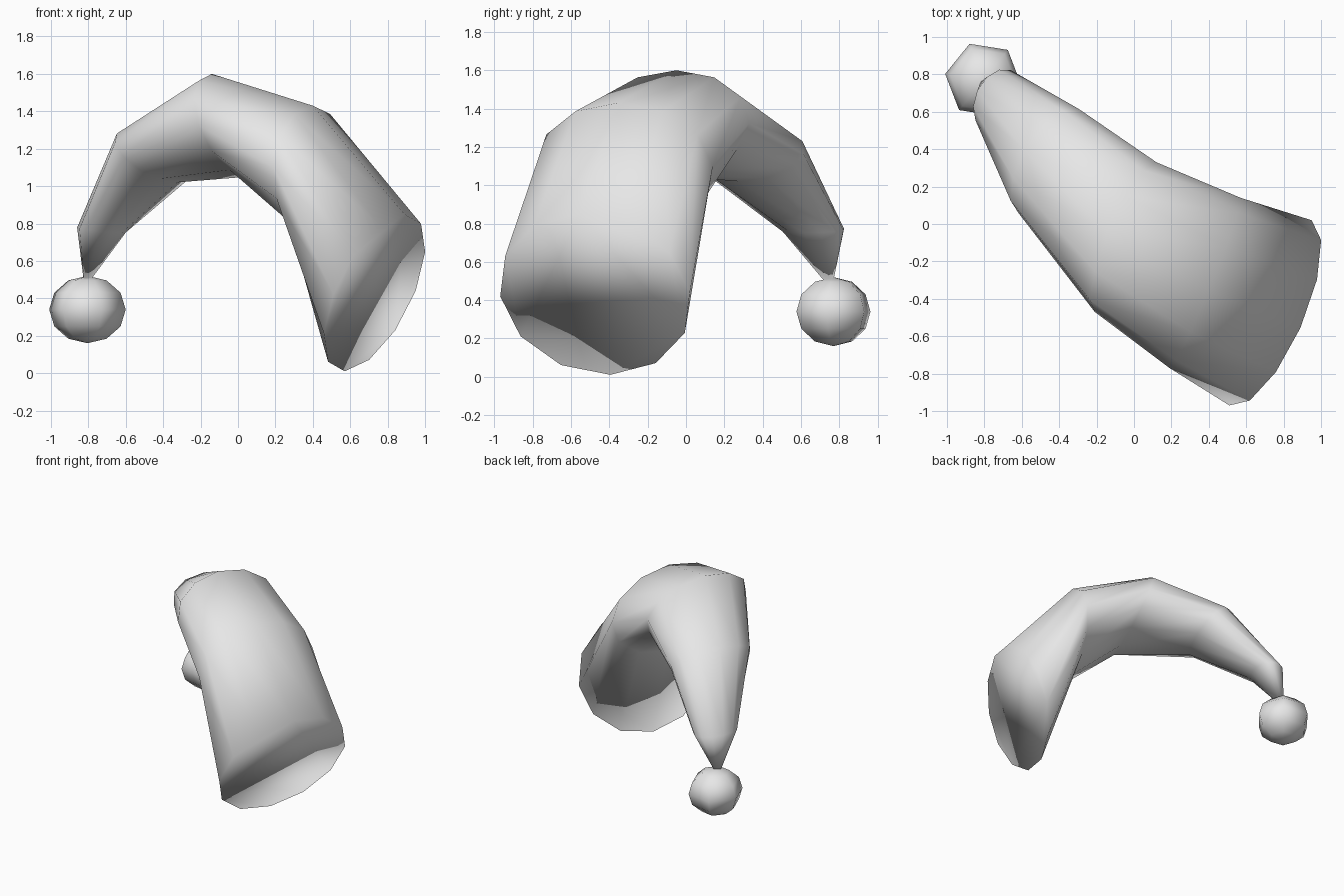
import bpy, bmesh, math
from mathutils import Vector

cube = bpy.data.objects.get("Cube")
if cube:
    bpy.data.objects.remove(cube, do_unlink=True)

grey = bpy.data.materials.new("plain_grey")
grey.use_nodes = True
colour = (0.8, 0.8, 0.8, 1)
grey.diffuse_color = colour
grey.node_tree.nodes["Principled BSDF"].inputs["Base Color"].default_value = colour


def finish(name, bm):
    """Turn a bmesh into a smooth shaded object."""
    bmesh.ops.recalc_face_normals(bm, faces=bm.faces[:])
    for face in bm.faces:
        face.smooth = True
    mesh = bpy.data.meshes.new(name)
    bm.to_mesh(mesh)
    bm.free()
    mesh.materials.append(grey)
    obj = bpy.data.objects.new(name, mesh)
    bpy.context.collection.objects.link(obj)
    return obj


# Drooping cone: each section is a centre, a sideways axis and an upward axis
SIDES = 12
sections = [
    ((.73, -.475, .43), (.22, .495, .01), (.16, -.08, .42)),
    ((.38, -.315, 1.10), (.19, .455, 0), (.02, -.04, .33)),
    ((-.045, -.07, 1.325), (.165, .40, 0), (-.095, .02, .275)),
    ((-.455, .335, 1.16), (.16, .28, 0), (-.13, .06, .14)),
    ((-.73, .665, .765), (.073, .157, 0), (-.108, .048, .015)),
]
tip_point = (-.82, .76, .455)

bm = bmesh.new()
rings = []
for centre, side, up in sections:
    ring = []
    for i in range(SIDES):
        a = math.tau * i / SIDES
        ring.append(bm.verts.new(
            Vector(centre) + Vector(side) * math.cos(a) + Vector(up) * math.sin(a)))
    rings.append(ring)
tip = bm.verts.new(tip_point)
for i in range(SIDES):
    j = (i + 1) % SIDES
    for a, b in zip(rings, rings[1:]):
        bm.faces.new((a[i], a[j], b[j], b[i]))
    bm.faces.new((rings[-1][i], rings[-1][j], tip))
bm.faces.new(rings[0])
finish("drooping_cone", bm)

# Ball hanging from the tip
bm = bmesh.new()
bmesh.ops.create_uvsphere(bm, u_segments=6, v_segments=6, radius=1)
ball = finish("tip_ball", bm)
ball.location = (-.805, .77, .34)
ball.scale = (.207, .207, .18)
ball.rotation_euler = (0, 0, math.radians(21))
